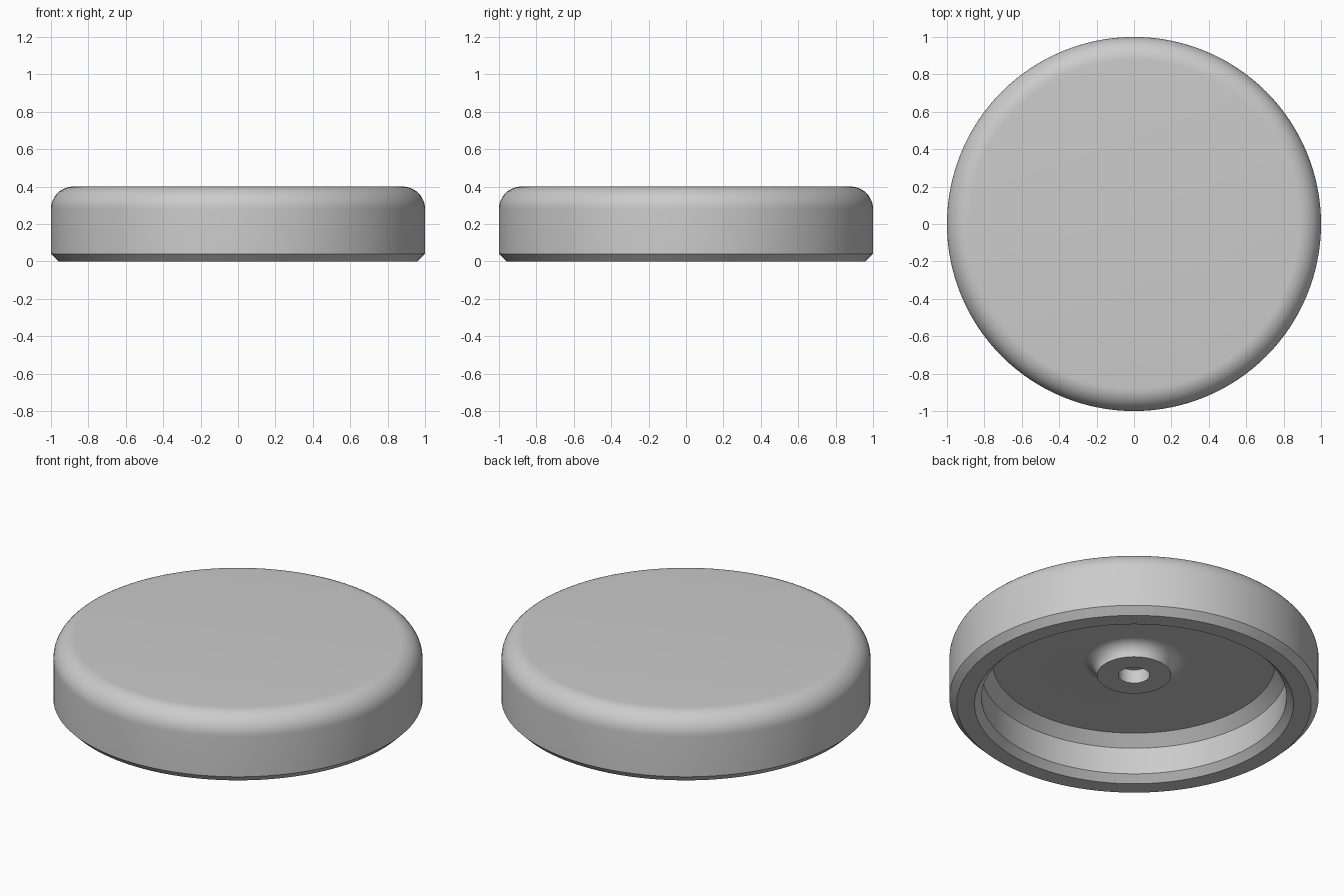
import bpy, bmesh, math

cube = bpy.data.objects.get("Cube")
if cube:
    bpy.data.objects.remove(cube, do_unlink=True)

SEGMENTS = 128

grey = bpy.data.materials.new("plain grey")
grey.use_nodes = True
colour = (0.6, 0.6, 0.6, 1)
grey.diffuse_color = colour
grey.node_tree.nodes["Principled BSDF"].inputs["Base Color"].default_value = colour


def arc(cx, cz, radius, start, end, steps=12):
    """Points (r, z) along a circular fillet, angles in degrees."""
    angles = [math.radians(start + (end - start) * i / steps) for i in range(steps + 1)]
    return [(cx + radius * math.cos(a), cz + radius * math.sin(a)) for a in angles]


def lathe(name, profile):
    """Turn an (r, z) profile, starting and ending on the axis, into a solid."""
    bm = bmesh.new()
    verts = [bm.verts.new((r, 0, z)) for r, z in profile]
    edges = [bm.edges.new(pair) for pair in zip(verts, verts[1:])]
    bmesh.ops.spin(bm, geom=verts + edges, cent=(0, 0, 0), axis=(0, 0, 1),
                   angle=math.tau, steps=SEGMENTS)
    bmesh.ops.remove_doubles(bm, verts=bm.verts, dist=1e-4)
    bmesh.ops.recalc_face_normals(bm, faces=bm.faces)
    mesh = bpy.data.meshes.new(name)
    bm.to_mesh(mesh)
    bm.free()
    mesh.materials.append(grey)
    obj = bpy.data.objects.new(name, mesh)
    bpy.context.collection.objects.link(obj)
    bpy.context.view_layer.objects.active = obj
    obj.select_set(True)
    bpy.ops.object.shade_smooth_by_angle(angle=math.radians(30))
    return obj


profile = [(0, 0.40)]
# Rounded top edge, straight side and chamfered foot
profile += arc(0.88, 0.28, 0.12, 90, 0)
profile += [(1, 0.04), (0.96, 0)]
# Rim, inner chamfer, recess wall and sloped shoulder
profile += [(0.864, 0), (0.826, 0.04), (0.826, 0.20), (0.766, 0.26)]
# Recess ceiling flowing into the central boss
profile += arc(0.28, 0.18, 0.08, 90, 180)
# Boss face and blind hole
profile += [(0.085, 0.18), (0.085, 0.262), (0, 0.262)]

lathe("round_cap", profile)
